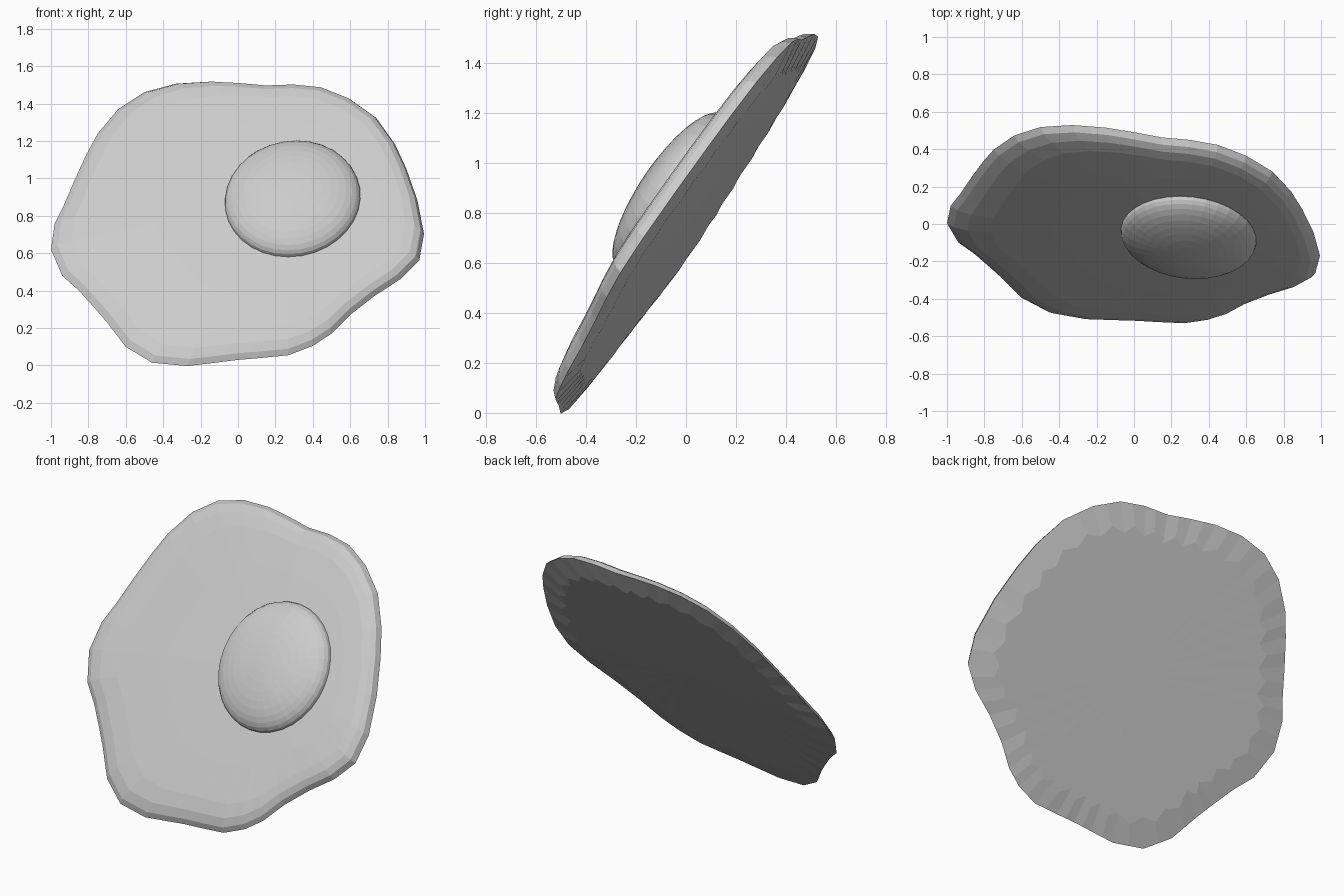
import bpy, bmesh, math
from mathutils import Vector, Matrix

if "Cube" in bpy.data.objects:
    bpy.data.objects.remove(bpy.data.objects["Cube"])

# The disc lies in a tilted plane: y = A*x + B*z + C
A, B, C = -0.112, 0.681, -0.53
N = Vector((A, -1, B)).normalized()          # towards the top face


def place(x, z, h):
    return Vector((x, A * x + B * z + C, z)) + N * h


# Wavy outline seen from the front (x, z)
outline = [(-1, .62), (-.98, .76), (-.93, .86), (-.87, 1.0), (-.81, 1.13), (-.75, 1.24),
           (-.64, 1.37), (-.5, 1.46), (-.33, 1.505), (-.15, 1.515), (0, 1.505), (.15, 1.49),
           (.3, 1.495), (.45, 1.48), (.6, 1.42), (.74, 1.32), (.84, 1.18), (.9, 1.05),
           (.96, .88), (.995, .7), (.97, .56), (.87, .46), (.73, .37), (.6, .27),
           (.5, .17), (.4, .105), (.27, .055), (.12, .04), (0, .03), (-.12, .015),
           (-.27, -.003), (-.46, .015), (-.6, .1), (-.7, .23), (-.76, .3), (-.85, .4), (-.94, .48)]
# Split every edge so the scallops are finer
outline = [p for a, b in zip(outline, outline[1:] + outline[:1])
           for p in (a, ((a[0] + b[0]) / 2, (a[1] + b[1]) / 2))]
n = len(outline)
YX, YZ = 0.285, 0.835                        # yolk centre in the plane
RX, RZ = 0.34, 0.28                          # yolk footprint
bm = bmesh.new()


def top_ring(t, gentle, steep):
    """Ring between yolk edge (t=0) and rim (t=1); steeper at the upper right."""
    ring = []
    for x, z in outline:
        a = math.atan2((z - YZ) / RZ, (x - YX) / RX)
        s = min(1, max(0, .5 + math.cos(a - .7)))
        ix, iz = YX + RX * math.cos(a), YZ + RZ * math.sin(a)
        ring.append(bm.verts.new(place(ix + (x - ix) * t, iz + (z - iz) * t,
                                       gentle + (steep - gentle) * s)))
    return ring


def under_ring(pattern, h):
    ring = []
    for i, (x, z) in enumerate(outline):
        k = pattern[i % len(pattern)]
        ring.append(bm.verts.new(place(x * k, .76 + (z - .76) * k, h)))
    return ring


# Egg white: gently domed top, thin rim, scalloped flat underside
rings = [top_ring(0, .083, .083), top_ring(.4, .075, .078), top_ring(.75, .062, .07),
         top_ring(.88, .048, .06), top_ring(.96, .026, .04), top_ring(1, 0, .006),
         under_ring((.82, .87), -.016)]
for r0, r1 in zip(rings, rings[1:]):
    for i in range(n):
        j = (i + 1) % n
        bm.faces.new((r0[i], r0[j], r1[j], r1[i]))
for ring, c in ((rings[0], place(YX, YZ, .083)), (rings[-1], place(0, .76, -.018))):
    mid = bm.verts.new(c)
    for i in range(n):
        bm.faces.new((ring[i], ring[(i + 1) % n], mid))
bmesh.ops.recalc_face_normals(bm, faces=bm.faces)
mesh = bpy.data.meshes.new("egg_white")
bm.to_mesh(mesh)
bm.free()
bpy.context.collection.objects.link(bpy.data.objects.new("egg_white", mesh))

# Yolk: flattened sphere on the white, underside pressed flatter
bpy.ops.mesh.primitive_uv_sphere_add(segments=32, ring_count=20, radius=1)
yolk = bpy.context.object
yolk.name = "yolk"
for v in yolk.data.vertices:
    if v.co.z < 0:
        v.co.z *= .25
U = Vector((1, A, 0)).normalized()
V = N.cross(U)
rot = Matrix((U, V, N)).transposed().to_4x4()
yolk.matrix_world = (Matrix.Translation(place(YX, YZ, .085) + Vector((.015, 0, 0.006)))
                     @ rot @ Matrix.Diagonal((.364, .372, .116, 1)))
